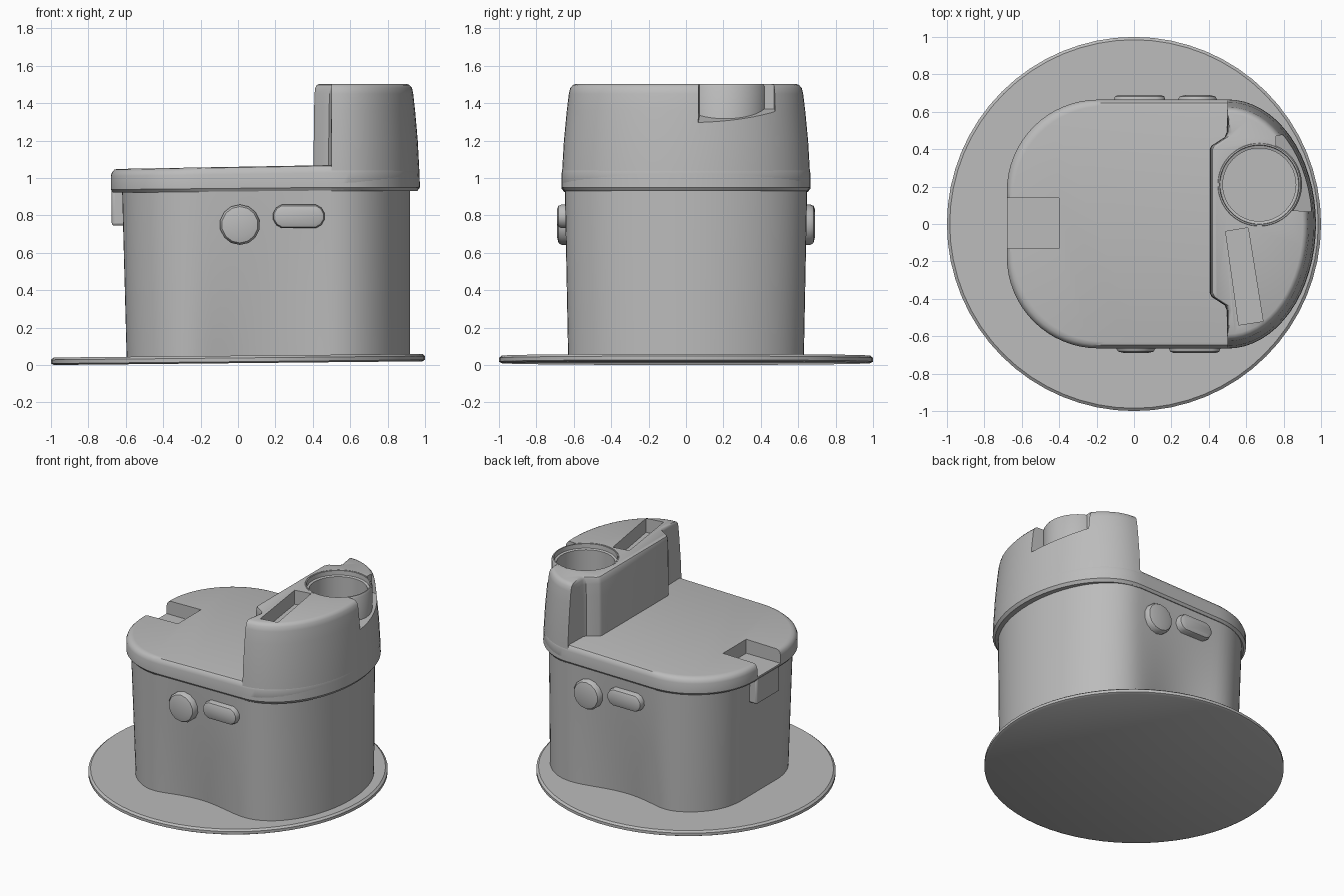
import bpy, bmesh
from math import sin, cos, pi, radians
from mathutils import Vector

old = bpy.data.objects.get("Cube")
if old:
    bpy.data.objects.remove(old)

grey = bpy.data.materials.new("plain grey")
grey.use_nodes = True
COL = (0.5, 0.5, 0.5, 1)
grey.diffuse_color = COL
grey.node_tree.nodes["Principled BSDF"].inputs["Base Color"].default_value = COL


def loft(name, rings):
    """Solid skinned through closed rings of equal length, capped at both ends."""
    bm = bmesh.new()
    rows = [[bm.verts.new(p) for p in ring] for ring in rings]
    n = len(rows[0])
    for a, b in zip(rows, rows[1:]):
        for i in range(n):
            j = (i + 1) % n
            bm.faces.new((a[i], a[j], b[j], b[i]))
    bm.faces.new(rows[0])
    bm.faces.new(rows[-1])
    bmesh.ops.recalc_face_normals(bm, faces=bm.faces)
    mesh = bpy.data.meshes.new(name)
    bm.to_mesh(mesh)
    bm.free()
    mesh.materials.append(grey)
    obj = bpy.data.objects.new(name, mesh)
    bpy.context.collection.objects.link(obj)
    return obj


def activate(obj):
    bpy.ops.object.select_all(action='DESELECT')
    obj.select_set(True)
    bpy.context.view_layer.objects.active = obj


def smooth(obj):
    activate(obj)
    bpy.ops.object.shade_smooth_by_angle(angle=radians(35))


def cut(obj, cutter):
    cutter.hide_render = True
    mod = obj.modifiers.new("cut", 'BOOLEAN')
    mod.operation, mod.solver, mod.object = 'DIFFERENCE', 'EXACT', cutter
    activate(obj)
    bpy.ops.object.modifier_apply(modifier=mod.name)
    bpy.data.objects.remove(cutter)


def circle(x, y, z, r, n=64):
    return [Vector((x + r * cos(2 * pi * i / n), y + r * sin(2 * pi * i / n), z)) for i in range(n)]


def turned(name, x, y, profile):
    return loft(name, [circle(x, y, z, r) for r, z in profile])


def box_ring(x, y0, y1, z0, z1):
    return [Vector(p) for p in ((x, y0, z0), (x, y1, z0), (x, y1, z1), (x, y0, z1))]


def nose(rx, ry, z, n=32):
    """Half ellipse that closes the +x end, from -y round to +y."""
    return [Vector((0.5 + rx * cos(t), ry * sin(t), z))
            for t in (-pi / 2 + pi * i / n for i in range(n + 1))]


def outline(inset, z, left=-0.68, right=0.97, half=0.665, rad=0.49, dent=0.0, slope=0.0):
    """Plan shape: elliptic nose, straight sides, two big corners at -x."""
    half -= inset
    left += inset
    pts = nose(right - 0.5 - inset, half, z)
    side = [Vector((0.5 + (left + rad - 0.5) * i / 16, half, z)) for i in range(1, 16)]
    arc = [Vector((left + rad + rad * cos(t), half - rad + rad * sin(t), z))
           for t in (pi / 2 + pi / 2 * i / 16 for i in range(17))]
    upper = side + arc
    pts += upper + [Vector((p.x, -p.y, z)) for p in reversed(upper)]
    for p in pts:
        k = max(0, 1 - ((p.x - 0.08) / 0.42) ** 2)
        p.y *= 1 - dent * k * k
        p.z += slope * p.x
    return pts


# Ground disc, very slightly tilted
disc_profile = [(0.985, 0.01), (1, 0.018), (1, 0.038), (0.985, 0.05)]
disc = turned("base_disc", 0, 0, disc_profile)
for v in disc.data.vertices:
    v.co.z += 0.01 * v.co.x
smooth(disc)

# Main body, pinched at the sides towards the foot
body = loft("body", [outline(0, 0.03 + 0.92 * t, left=-0.595 - 0.025 * t, right=0.92,
                             half=0.63 + 0.018 * t, rad=0.42,
                             dent=0.11 * (1 - t) ** 1.3)
                     for t in (i / 10 for i in range(11))])
smooth(body)

# Lid with rounded top rim and a notch at its end
lid = loft("lid", [outline(i, z, slope=s) for i, z, s in
                   ((0.012, 0.928, 0.01), (0, 0.945, 0.01), (0, 1.02, 0.015),
                    (0.006, 1.042, 0.018), (0.018, 1.056, 0.018), (0.035, 1.06, 0.018))])
cut(lid, loft("notch_cutter", [box_ring(x, -0.13, 0.14, 0.95, 1.2) for x in (-0.8, -0.4)]))
smooth(lid)

# Latch tab under the notch
tab = loft("latch_tab", [box_ring(x, -0.13, 0.14, 0.745, 0.945) for x in (-0.675, -0.58)])
bev = tab.modifiers.new("round", 'BEVEL')
bev.width, bev.segments = 0.015, 3
smooth(tab)


# Tower with stepped inner face
def tower_ring(ins, step, z):
    inner = [(0.495, 0.49), (0.485, 0.465), (0.415, 0.42), (0.405, 0.40),
             (0.405, -0.37), (0.415, -0.39), (0.485, -0.435), (0.495, -0.46)]
    return nose(0.473 - ins, 0.666 - ins * 1.1, z) + [Vector((x + step, y, z)) for x, y in inner]


tower = loft("tower", [tower_ring(*r) for r in
                       ((0.015, 0, 0.93), (0, 0, 0.95), (0.004, 0, 1.05), (0.012, 0, 1.2),
                        (0.026, 0.002, 1.36), (0.036, 0.004, 1.45), (0.043, 0.008, 1.482),
                        (0.056, 0.016, 1.497), (0.07, 0.03, 1.503))])

# Slot, cup socket and side opening of the tower
slot = [(0.49, -0.04), (0.61, -0.02), (0.69, -0.52), (0.56, -0.54)]
cut(tower, loft("slot_cutter", [[Vector((x, y, z)) for x, y in slot] for z in (1.4, 1.6)]))
CUP = (0.67, 0.21)
cut(tower, turned("socket_cutter", *CUP, [(0.222, 1.15), (0.222, 1.6)]))
cut(tower, loft("opening_cutter", [box_ring(0.76, 0.08, 0.47, 1.37, 1.6),
                                   box_ring(1.02, 0.06, 0.52, 1.27, 1.6)]))
smooth(tower)

# Cup with a stepped rim
cup = turned("cup", *CUP, [(0.228, 1.14), (0.228, 1.49), (0.22, 1.502), (0.212, 1.502),
                           (0.21, 1.47), (0.195, 1.465), (0.195, 1.2)])
smooth(cup)


# Side buttons: a round one and a pill on each side
def button(name, x, z, side, straight, radius, n):
    rings = []
    for scale, y in ((1, 0.54), (1, 0.665), (0.9, 0.682), (0.6, 0.69)):
        ring = []
        for i in range(n):
            t = 2 * pi * (i + 0.5) / n
            shift = straight if cos(t) > 0 else -straight
            ring.append(Vector((x + shift + radius * scale * cos(t), side * y,
                                z + radius * scale * sin(t))))
        rings.append(ring)
    smooth(loft(name, rings))


for side, label, round_x, pill_x in ((-1, "front", 0.01, 0.325), (1, "back", 0.34, 0.03)):
    button(label + "_round_button", round_x, 0.75, side, 0, 0.108, 14)
    button(label + "_pill_button", pill_x, 0.795, side, 0.075, 0.065, 12)
